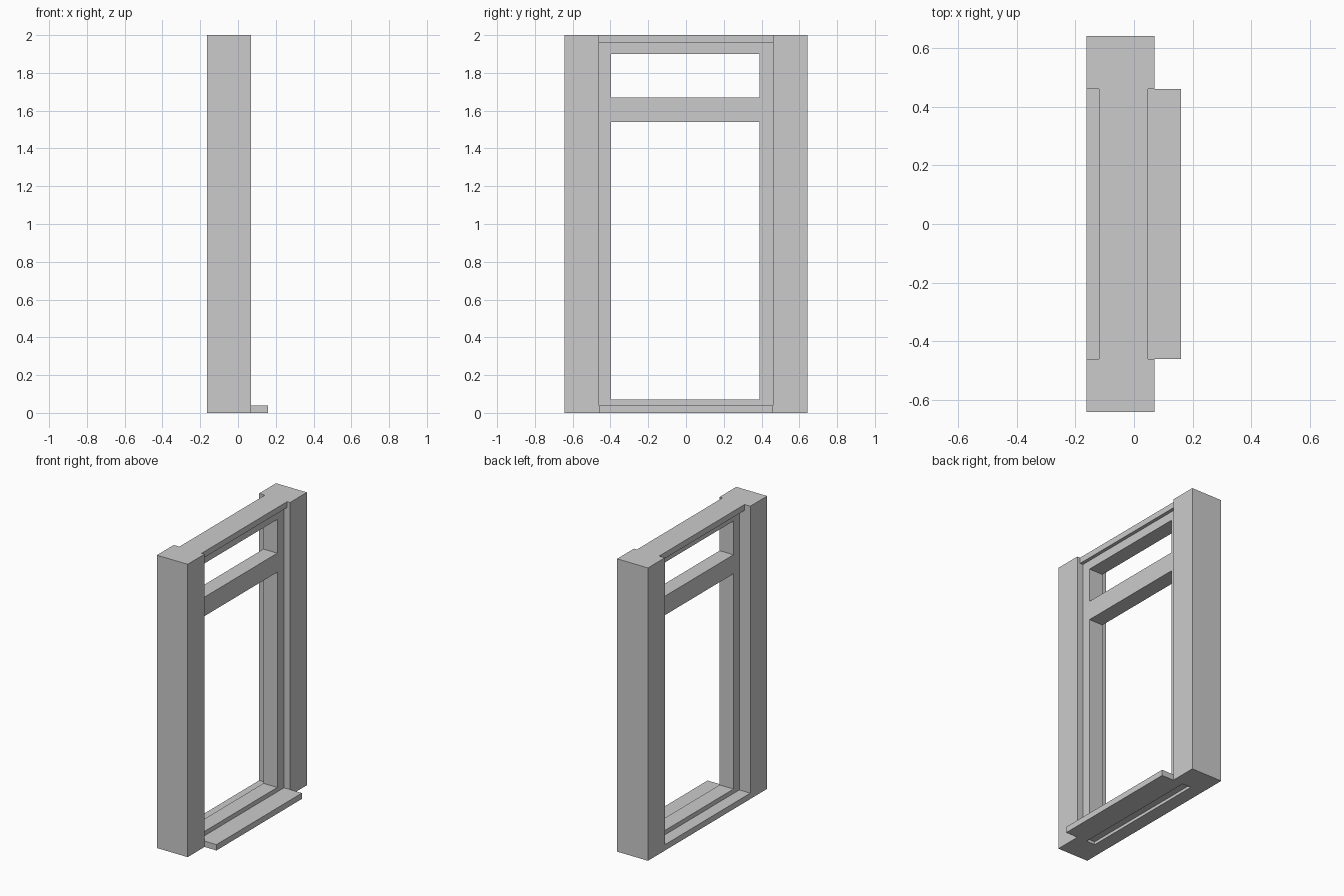
import bpy
import bmesh
from mathutils import Vector

if "Cube" in bpy.data.objects:
    bpy.data.objects.remove(bpy.data.objects["Cube"])


def box(name, x, y, z):
    """Axis-aligned box from (min, max) ranges."""
    bm = bmesh.new()
    bmesh.ops.create_cube(bm, size=1)
    lo, hi = Vector((x[0], y[0], z[0])), Vector((x[1], y[1], z[1]))
    for v in bm.verts:
        v.co = Vector(((lo[i] + hi[i]) / 2 + v.co[i] * (hi[i] - lo[i]) for i in range(3)))
    mesh = bpy.data.meshes.new(name)
    bm.to_mesh(mesh)
    bm.free()
    obj = bpy.data.objects.new(name, mesh)
    bpy.context.collection.objects.link(obj)
    return obj


POST = (-0.163, 0.07)      # wall post depth
FRAME = (-0.08, 0.025)     # window frame depth
INNER = 0.461              # clear half width between posts

# Wall posts and frame stiles on both sides
for side, s in (("left", -1), ("right", 1)):
    box(f"{side}_post", POST, sorted((s * INNER, s * 0.643)), (0, 2))
    inner = -0.398 if s < 0 else 0.388
    box(f"{side}_stile", FRAME, sorted((s * INNER, inner)), (0.02, 1.96))

# Lintel over the window
box("lintel", (-0.12, 0.048), (-INNER, INNER), (1.96, 2))

# Horizontal frame rails
for name, z in (("bottom_rail", (0.02, 0.07)),
                ("transom", (1.54, 1.67)),
                ("top_rail", (1.90, 1.96))):
    box(name, FRAME, (-0.398, 0.388), z)

# Outer and inner sills, with a slot left open between them underneath
box("outer_sill", (-0.005, 0.16), (-INNER, INNER), (0, 0.04))
box("inner_sill", (POST[0], -0.07), (-INNER, INNER), (0, 0.04))
